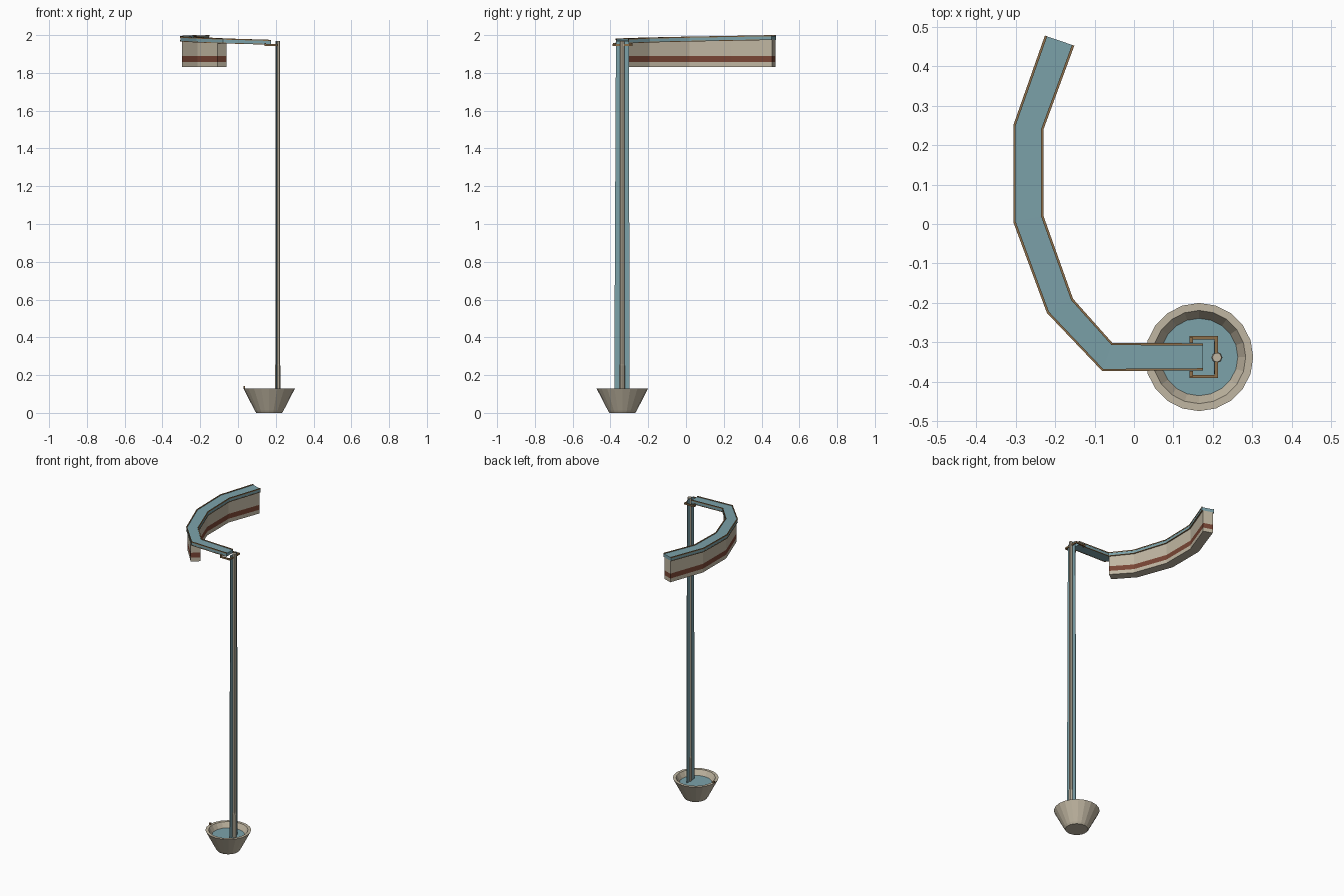
import bpy, bmesh, math
from mathutils import Vector

if "Cube" in bpy.data.objects:
    bpy.data.objects.remove(bpy.data.objects["Cube"])


def material(name, rgb):
    m = bpy.data.materials.new(name)
    m.diffuse_color = (*rgb, 1)
    m.use_nodes = True
    m.node_tree.nodes["Principled BSDF"].inputs["Base Color"].default_value = m.diffuse_color
    return m


STONE = material("pale_stone", (0.53, 0.47, 0.36))
WATER = material("water_blue", (0.20, 0.36, 0.40))
STRIPE = material("red_brown", (0.19, 0.06, 0.035))
WOOD = material("wood_brown", (0.27, 0.16, 0.07))


def finish(name, bm, *mats):
    bmesh.ops.recalc_face_normals(bm, faces=bm.faces)
    me = bpy.data.meshes.new(name)
    bm.to_mesh(me)
    bm.free()
    ob = bpy.data.objects.new(name, me)
    bpy.context.collection.objects.link(ob)
    for m in mats:
        me.materials.append(m)
    return ob


def box(name, lo, hi, mat):
    bm = bmesh.new()
    bmesh.ops.create_cube(bm, size=1)
    for v in bm.verts:
        v.co = Vector([(a + b) / 2 + c * (b - a) for a, b, c in zip(lo, hi, v.co)])
    return finish(name, bm, mat)


def lathe(name, profile, center, sides, mat):
    bm = bmesh.new()
    rings = [[bm.verts.new((center[0] + r * math.cos(2 * math.pi * i / sides),
                            center[1] + r * math.sin(2 * math.pi * i / sides), z))
              for i in range(sides)] for r, z in profile]
    for a, b in zip(rings, rings[1:]):
        for i in range(sides):
            j = (i + 1) % sides
            bm.faces.new((a[i], a[j], b[j], b[i]))
    bm.faces.new(rings[0])
    bm.faces.new(rings[-1])
    return finish(name, bm, mat)


def sweep(name, stations, f0, f1, levels, mats, band=None):
    """Run a rectangular section along (inner, outer) pairs; levels(i) gives heights."""
    bm = bmesh.new()
    grid = []
    for i, (a, b) in enumerate(stations):
        a, b = Vector(a), Vector(b)
        grid.append([[bm.verts.new((*a.lerp(b, f), z)) for z in levels(i)] for f in (f0, f1)])
    n = len(grid[0][0])
    for k in range(n - 1):
        mi = 1 if k == band else 0
        for p, q in zip(grid, grid[1:]):
            for s in (0, 1):
                bm.faces.new((p[s][k], q[s][k], q[s][k + 1], p[s][k + 1])).material_index = mi
        for p in (grid[0], grid[-1]):
            bm.faces.new((p[0][k], p[1][k], p[1][k + 1], p[0][k + 1])).material_index = mi
    for p, q in zip(grid, grid[1:]):
        for k in (0, n - 1):
            bm.faces.new((p[0][k], p[1][k], q[1][k], q[0][k]))
    return finish(name, bm, *mats)


# Curved channel plan: inner and outer edge at each bend, and top height
PLAN = [((0.175, -0.303), (0.175, -0.37)), ((-0.055, -0.302), (-0.08, -0.372)),
        ((-0.155, -0.19), (-0.22, -0.225)), ((-0.23, 0.02), (-0.305, 0.005)),
        ((-0.23, 0.24), (-0.305, 0.25)), ((-0.152, 0.452), (-0.225, 0.477))]
TOP = [1.975, 1.982, 1.987, 1.992, 1.996, 2.0]
DEPTH = 0.026

# Water-filled channel with wooden edge strips
sweep("channel_water", PLAN, 0.01, 0.99,
      lambda i: (TOP[i] - DEPTH + 0.001, TOP[i] - 0.004), [WATER])
for side, f0, f1 in (("inner", -0.01, 0.07), ("outer", 0.93, 1.01)):
    sweep(side + "_top_strip", PLAN, f0, f1, lambda i: (TOP[i] - 0.006, TOP[i]), [WOOD])
    sweep(side + "_bottom_strip", PLAN, f0, f1,
          lambda i: (TOP[i] - DEPTH, TOP[i] - DEPTH + 0.004), [WOOD])

# Striped wall below the curved part
wall_plan = [((-0.056, -0.301), (-0.113, -0.345))] + PLAN[2:]
sweep("striped_wall", wall_plan, 0.1, 0.9,
      lambda i: (1.832, 1.857, 1.889, TOP[i + 1] - DEPTH + 0.002), [STONE, STRIPE], band=1)

# Bowl and its water
BOWL = (0.165, -0.337)
lathe("bowl", [(0.068, 0), (0.076, 0.012), (0.137, 0.13), (0.118, 0.13), (0.092, 0.085)],
      BOWL, 20, STONE)
lathe("bowl_water", [(0.094, 0.092), (0.098, 0.098)], BOWL, 20, WATER)
box("bowl_rim_peg", (0.028, -0.342, 0.128), (0.038, -0.332, 0.142), WOOD)

# Pole standing in the bowl, with a wider foot
POLE = (0.21, -0.338)
lathe("pole", [(0.014, 0.08), (0.014, 0.25), (0.012, 0.26), (0.012, 1.97)], POLE, 8, STONE)

# Falling sheet of water, widening downward
bm = bmesh.new()
corners = [(-0.303, 1.965), (-0.371, 1.965), (-0.38, 0.096), (-0.298, 0.096)]
sheet = [[bm.verts.new((x, y, z)) for y, z in corners] for x in (0.2025, 0.2055)]
for s in sheet:
    bm.faces.new(s)
for i in range(4):
    j = (i + 1) % 4
    bm.faces.new((sheet[0][i], sheet[0][j], sheet[1][j], sheet[1][i]))
finish("falling_water", bm, WATER)

# Bracket tying the channel to the pole
Z0, Z1 = 1.942, 1.952
box("bracket_cross_bar", (0.204, -0.39, Z0), (0.213, -0.284, Z1), WOOD)
for name, y, tip in (("back", -0.288, -0.302), ("front", -0.386, -0.372)):
    box(name + "_bracket_arm", (0.14, y - 0.004, Z0), (0.204, y + 0.004, Z1), WOOD)
    box(name + "_bracket_tip", (0.14, min(y, tip), Z0), (0.149, max(y, tip), Z1 + 0.006), WOOD)
